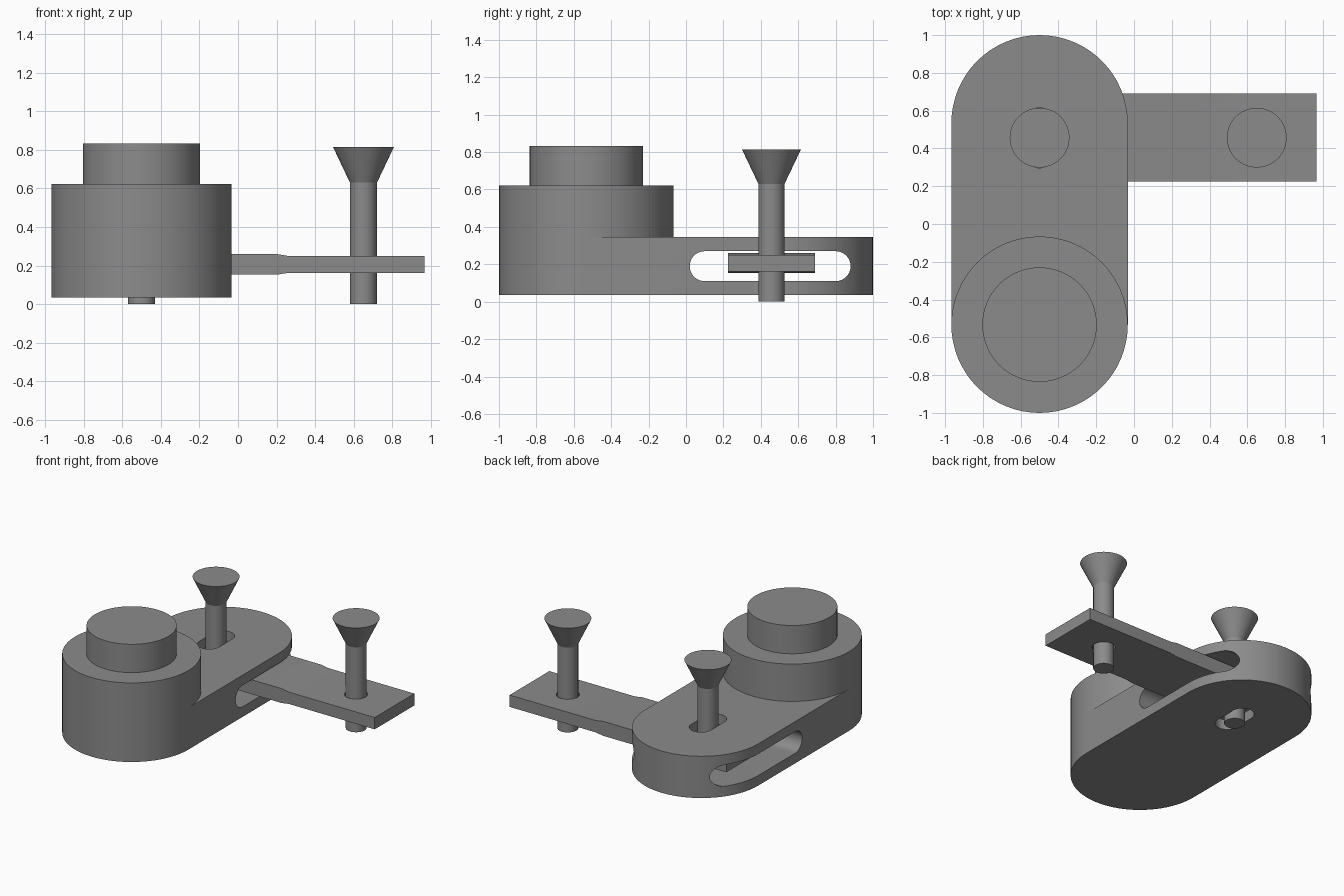
import bpy, bmesh, math
from mathutils import Matrix

if "Cube" in bpy.data.objects:
    bpy.data.objects.remove(bpy.data.objects["Cube"])

grey = bpy.data.materials.new("plain grey")
grey.diffuse_color = (0.26, 0.26, 0.26, 1)
grey.use_nodes = True
grey.node_tree.nodes["Principled BSDF"].inputs["Base Color"].default_value = grey.diffuse_color


def finish(name, bm, mat=True):
    bmesh.ops.recalc_face_normals(bm, faces=bm.faces)
    me = bpy.data.meshes.new(name)
    bm.to_mesh(me)
    bm.free()
    ob = bpy.data.objects.new(name, me)
    bpy.context.collection.objects.link(ob)
    me.materials.append(grey)
    return ob


def prism(name, pts, h, matrix):
    """Extrude a flat outline by h along local z, then place it."""
    bm = bmesh.new()
    f = bm.faces.new([bm.verts.new((x, y, 0)) for x, y in pts])
    r = bmesh.ops.extrude_face_region(bm, geom=[f])
    bmesh.ops.translate(bm, vec=(0, 0, h),
                        verts=[v for v in r["geom"] if isinstance(v, bmesh.types.BMVert)])
    bmesh.ops.transform(bm, matrix=matrix, verts=bm.verts)
    return finish(name, bm)


def stadium(r, half, n=32):
    """Outline with round ends, long along local y."""
    pts = []
    for end in (1, -1):
        for i in range(n + 1):
            a = math.pi * i / n
            pts.append((end * r * math.cos(a), end * (half + r * math.sin(a))))
    return pts


def lathe(name, profile, x, y, n=64):
    """Closed solid of revolution from (radius, z) pairs."""
    bm = bmesh.new()
    rings = [[bm.verts.new((x + r * math.cos(2 * math.pi * i / n),
                            y + r * math.sin(2 * math.pi * i / n), z)) for i in range(n)]
             for r, z in profile]
    for a, b in zip(rings, rings[1:]):
        for i in range(n):
            bm.faces.new((a[i], a[(i + 1) % n], b[(i + 1) % n], b[i]))
    bm.faces.new(rings[0])
    bm.faces.new(rings[-1])
    return finish(name, bm)


def cut(ob, cutters):
    for c in cutters:
        m = ob.modifiers.new("cut", "BOOLEAN")
        m.operation, m.solver, m.object = "DIFFERENCE", "EXACT", c
    dg = bpy.context.evaluated_depsgraph_get()
    me = bpy.data.meshes.new_from_object(ob.evaluated_get(dg))
    ob.modifiers.clear()
    ob.data = me
    for c in cutters:
        bpy.data.objects.remove(c)


T = Matrix.Translation
BX, SX, SY = -0.5, 0.65, 0.457     # body axis, outer screw x, screw line y

# body with a side slot and a vertical screw slot
body = prism("body", stadium(0.467, 0.533), 0.31, T((BX, 0, 0.035)))
side_slot = prism("side_slot_cutter", stadium(0.08, 0.35), 1.4,
                  T((-1.2, 0.45, 0.19)) @ Matrix.Rotation(math.pi / 2, 4, "Y"))
screw_slot = prism("screw_slot_cutter", stadium(0.08, 0.08), 0.8, T((BX, SY, -0.2)))
cut(body, [side_slot, screw_slot])

# drum and its stepped cap
drum = lathe("drum", [(0.467, 0.345), (0.467, 0.622), (0.303, 0.622), (0.303, 0.832)], BX, -0.533)

# strap: thicker inside the body, tapering to a thin outer end
outline = [(-0.815, 0.153), (0.2, 0.153), (0.26, 0.162), (0.965, 0.162),
           (0.965, 0.25), (0.26, 0.25), (0.2, 0.26), (-0.815, 0.26)]
strap = prism("strap", outline, 0.465, T((0, 0.69, 0)) @ Matrix.Rotation(math.pi / 2, 4, "X"))
cut(strap, [lathe("hole_cutter", [(0.078, 0), (0.078, 0.5)], x, SY) for x in (BX, SX)])

# countersunk screws
screws = [lathe(n, [(0.07, 0), (0.07, 0.63), (0.158, 0.815)], x, SY)
          for n, x in (("inner_screw", BX), ("outer_screw", SX))]

# smooth round walls, crisp edges
for ob in [body, drum, strap] + screws:
    bpy.ops.object.select_all(action="DESELECT")
    ob.select_set(True)
    bpy.context.view_layer.objects.active = ob
    bpy.ops.object.shade_smooth_by_angle(angle=math.radians(20))
